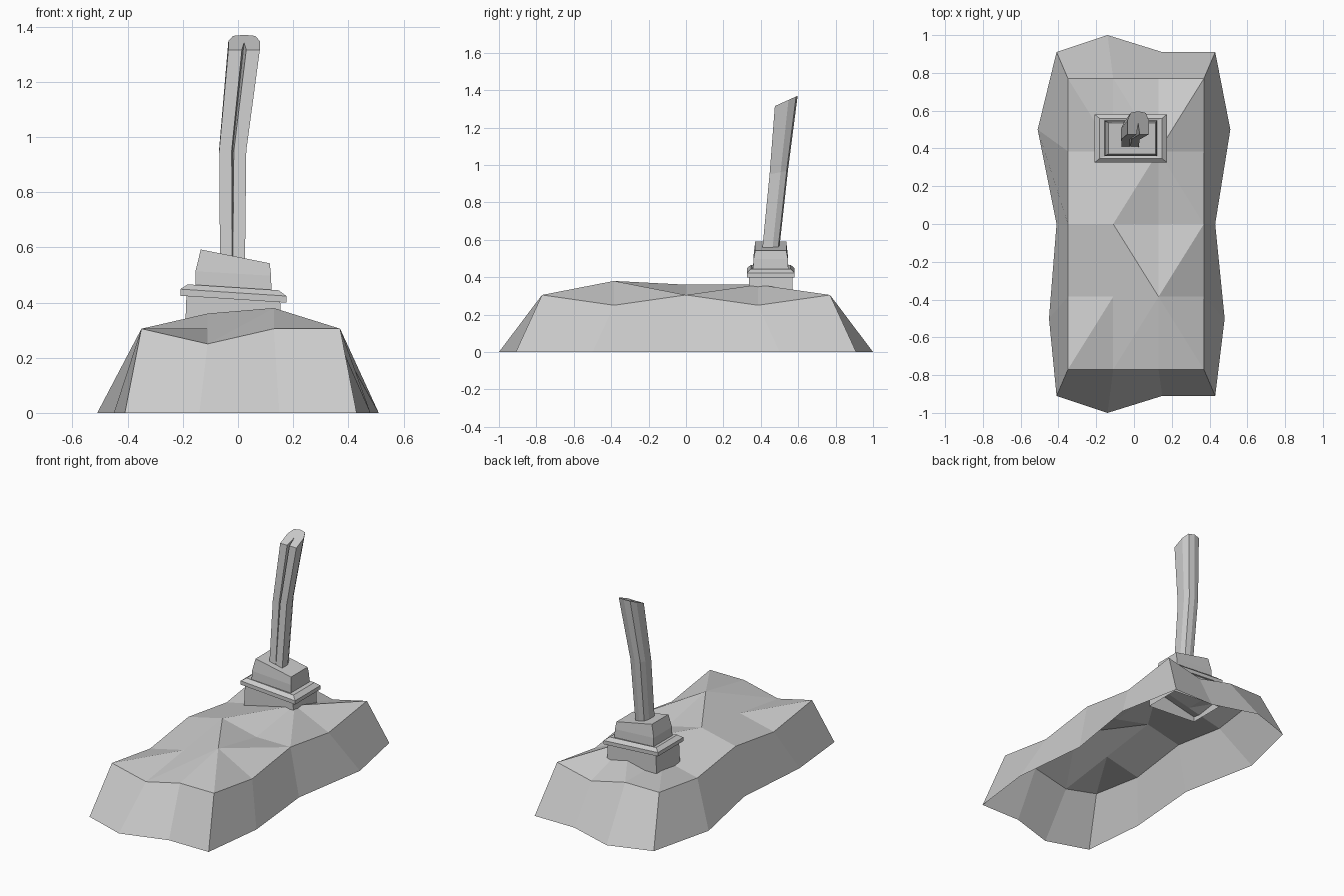
import bpy

if "Cube" in bpy.data.objects:
    bpy.data.objects.remove(bpy.data.objects["Cube"])


def make(name, verts, faces):
    mesh = bpy.data.meshes.new(name)
    mesh.from_pydata(verts, [], faces)
    mesh.update()
    obj = bpy.data.objects.new(name, mesh)
    bpy.context.collection.objects.link(obj)
    return obj


def loft(name, rings, cap_start=False):
    """Skin a stack of equal-length rings, closing the last one."""
    n = len(rings[0])
    faces = [(r * n + i, r * n + (i + 1) % n, (r + 1) * n + (i + 1) % n, (r + 1) * n + i)
             for r in range(len(rings) - 1) for i in range(n)]
    faces.append(tuple(range((len(rings) - 1) * n, len(rings) * n)))
    if cap_start:
        faces.append(tuple(reversed(range(n))))
    return make(name, [v for ring in rings for v in ring], faces)


# Mound: uneven grid on top, sloping skirt, open underneath
xs = [-0.35, -0.11, 0.13, 0.37]
ys = [-0.77, -0.385, 0, 0.385, 0.77]
heights = [[.305, .25, .305, .305],
           [.25, .305, .38, .25],
           [.305, .36, .305, .305],
           [.25, .305, .36, .25],
           [.305, .305, .25, .305]]
verts = [(x, y, heights[j][i]) for j, y in enumerate(ys) for i, x in enumerate(xs)]
faces = []
for j in range(4):
    for i in range(3):
        a, b, c, d = j * 4 + i, j * 4 + i + 1, j * 4 + i + 5, j * 4 + i + 4
        # split along the higher diagonal
        if verts[a][2] + verts[c][2] >= verts[b][2] + verts[d][2]:
            faces += [(a, b, c), (a, c, d)]
        else:
            faces += [(a, b, d), (b, c, d)]
rim = [0, 1, 2, 3, 7, 11, 15, 19, 18, 17, 16, 12, 8, 4]
foot = [(-.41, -.91), (-.14, -1), (.15, -.91), (.43, -.91), (.48, -.5), (.43, 0), (.51, .5),
        (.43, .91), (.15, .91), (-.14, 1), (-.41, .91), (-.51, .5), (-.41, 0), (-.45, -.5)]
base = len(verts)
verts += [(x, y, 0) for x, y in foot]
n = len(rim)
faces += [(base + k, base + (k + 1) % n, rim[(k + 1) % n], rim[k]) for k in range(n)]
make("mound", verts, faces)


# Pedestal: stacked rectangles, each leaning down to the right
def rect(hx, hy, z, slope, cx=-0.017, cy=0.453):
    return [(cx + sx * hx, cy + sy * hy, z + slope * sx * hx)
            for sx, sy in ((-1, -1), (1, -1), (1, 1), (-1, 1))]


loft("pedestal", [rect(.176, .119, .25, -.06),
                  rect(.170, .116, .412, -.065),
                  rect(.192, .128, .412, -.065),
                  rect(.192, .128, .436, -.065),
                  rect(.165, .106, .455, -.065),
                  rect(.138, .094, .452, -.05),
                  rect(.137, .092, .505, -.06),
                  rect(.125, .083, .567, -.2, cx=-.01)])


# Post: grooved section that bends back and to the right
def section(cx, hw, y0, y1, z0, z1, groove, depth):
    pts = [(-1, 0), (-groove, 0), (0, depth), (groove, 0), (1, 0),
           (1, .6), (.7, .93), (0, 1), (-.7, .93), (-1, .6)]
    return [(cx + u * hw, y0 + v * (y1 - y0), z0 + v * (z1 - z0)) for u, v in pts]


loft("post", [section(-.02, .045, .405, .495, .52, .52, .02, .02),
              section(-.019, .049, .447, .545, .95, .97, .08, .3),
              section(.022, .057, .475, .597, 1.315, 1.37, .14, .5)], cap_start=True)
